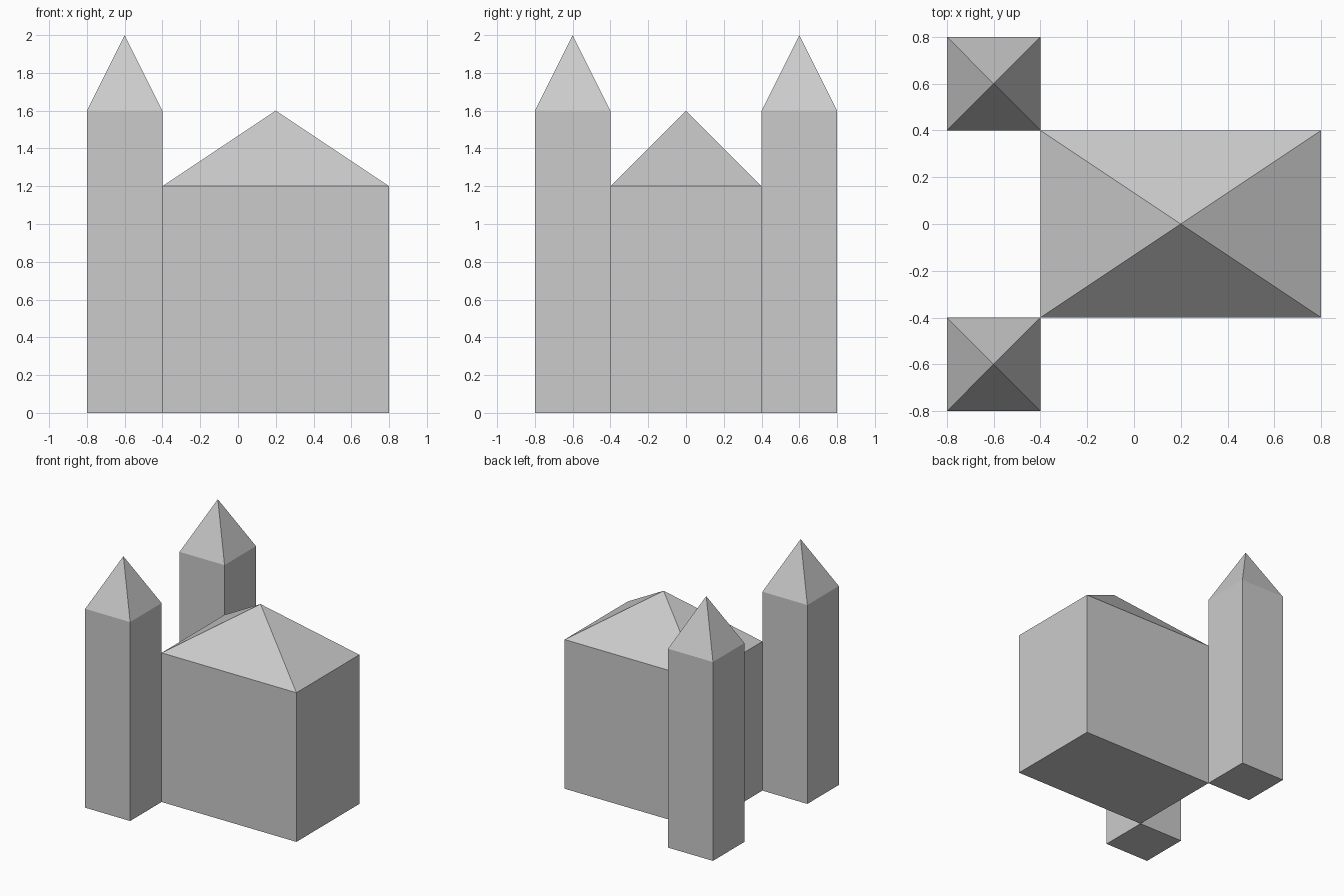
import bpy, bmesh
from mathutils import Vector

cube = bpy.data.objects.get("Cube")
if cube:
    bpy.data.objects.remove(cube, do_unlink=True)

# Plain stone colour for everything
stone = bpy.data.materials.new("grey stone")
stone.use_nodes = True
grey = (0.6, 0.6, 0.6, 1)
stone.diffuse_color = grey
stone.node_tree.nodes["Principled BSDF"].inputs["Base Color"].default_value = grey


def spired_block(name, centre, size, wall_height, peak_height):
    """A box whose top face is poked up into a pyramid roof."""
    bm = bmesh.new()
    bmesh.ops.create_cube(bm, size=1)
    for v in bm.verts:
        v.co = Vector((v.co.x * size[0], v.co.y * size[1], (v.co.z + 0.5) * wall_height))
    bm.faces.ensure_lookup_table()
    top = max(bm.faces, key=lambda f: f.calc_center_median().z)
    apex = bmesh.ops.poke(bm, faces=[top])["verts"][0]
    apex.co.z = peak_height
    bmesh.ops.recalc_face_normals(bm, faces=bm.faces)
    mesh = bpy.data.meshes.new(name)
    bm.to_mesh(mesh)
    bm.free()
    mesh.materials.append(stone)
    obj = bpy.data.objects.new(name, mesh)
    obj.location = (centre[0], centre[1], 0)
    bpy.context.collection.objects.link(obj)


# Main hall, with a tower touching each of its right-hand corners
spired_block("main_hall", (0.2, 0), (1.2, 0.8), 1.2, 1.6)
for name, side in (("front_tower", -1), ("back_tower", 1)):
    spired_block(name, (-0.6, 0.6 * side), (0.4, 0.4), 1.6, 2.0)
